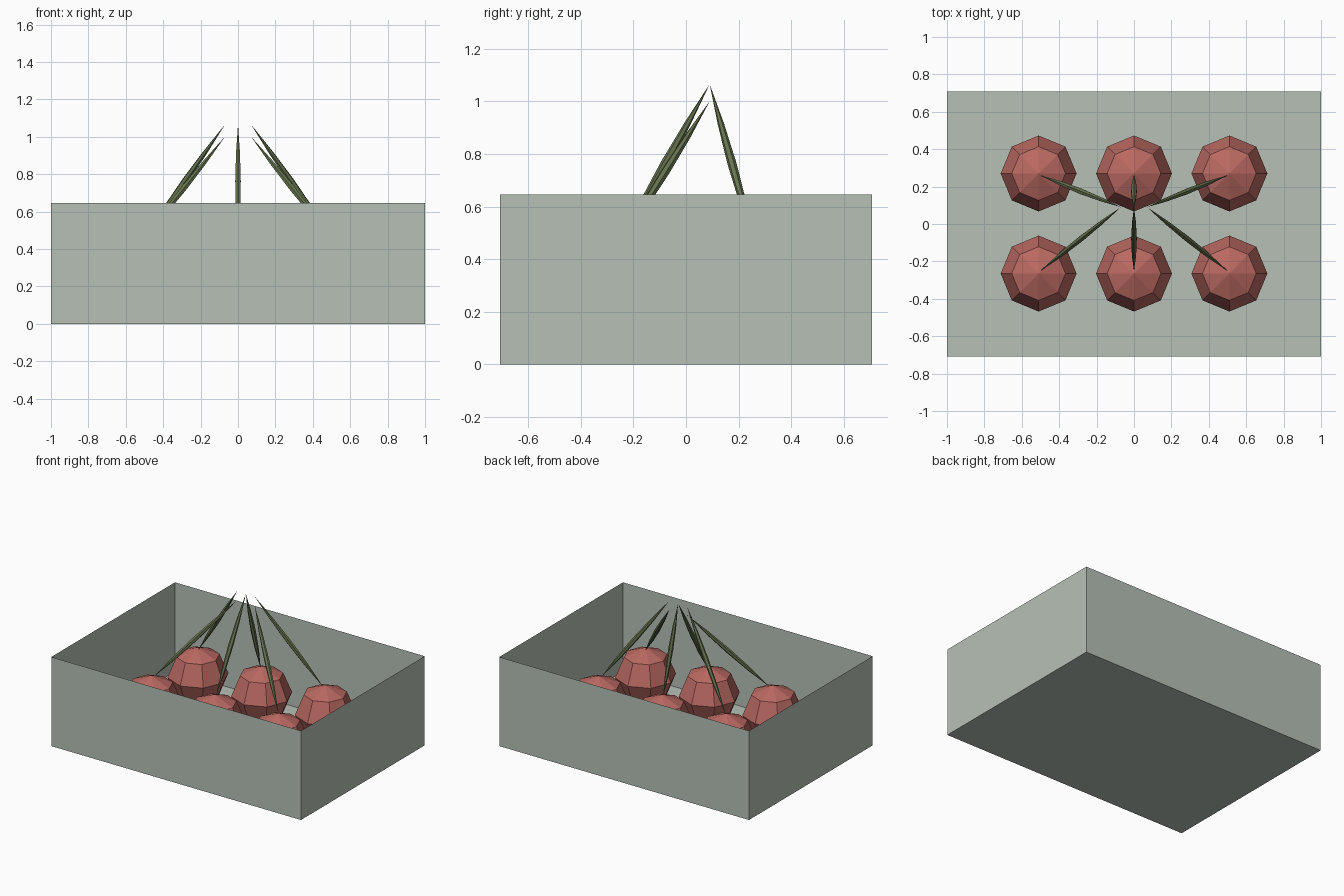
import bpy, bmesh
from mathutils import Vector, Matrix

if "Cube" in bpy.data.objects:
    bpy.data.objects.remove(bpy.data.objects["Cube"])


def material(name, rgb):
    m = bpy.data.materials.new(name)
    m.diffuse_color = (*rgb, 1)
    m.use_nodes = True
    m.node_tree.nodes["Principled BSDF"].inputs["Base Color"].default_value = m.diffuse_color
    return m


GREY = material("pale grey green", (0.47, 0.53, 0.47))
RED = material("dusty red", (0.49, 0.14, 0.12))
GREEN = material("olive green", (0.13, 0.17, 0.075))


def add_object(name, bm, mat):
    mesh = bpy.data.meshes.new(name)
    bm.to_mesh(mesh)
    bm.free()
    mesh.materials.append(mat)
    obj = bpy.data.objects.new(name, mesh)
    bpy.context.collection.objects.link(obj)
    return obj


# Open crate: a thin box without its top face
bm = bmesh.new()
bmesh.ops.create_cube(bm, size=1, matrix=Matrix.Translation((0, 0, 0.3225))
                      @ Matrix.Diagonal((2, 1.415, 0.645, 1)))
top = [f for f in bm.faces if f.normal.z > 0.9]
bmesh.ops.delete(bm, geom=top, context='FACES_ONLY')
add_object("crate", bm, GREY)


def fruit(name, x, y):
    """Faceted eight-sided ball."""
    b = bmesh.new()
    bmesh.ops.create_uvsphere(b, u_segments=8, v_segments=4, radius=0.203,
                              matrix=Matrix.Translation((x, y, 0.27)))
    add_object(name, b, RED)


def stem(name, start, end, sides=6):
    """Slender spindle, pointed at both ends."""
    start, end = Vector(start), Vector(end)
    axis = end - start
    b = bmesh.new()
    profile = [(0.0, 0.0), (0.25, 0.013), (0.5, 0.017), (0.75, 0.012), (1.0, 0.0)]
    for (t0, r0), (t1, r1) in zip(profile, profile[1:]):
        mid = start + axis * (t0 + t1) / 2
        turn = axis.to_track_quat('Z', 'Y').to_matrix().to_4x4()
        bmesh.ops.create_cone(b, cap_ends=False, segments=sides, radius1=r0, radius2=r1,
                              depth=axis.length * (t1 - t0),
                              matrix=Matrix.Translation(mid) @ turn)
    bmesh.ops.remove_doubles(b, verts=b.verts, dist=0.0005)
    add_object(name, b, GREEN)


# Two rows of three fruits, their stems leaning together above the middle
for row, y, base_y in (("front", -0.265, -0.25), ("back", 0.27, 0.26)):
    for side, s in (("left", -1), ("middle", 0), ("right", 1)):
        fruit(f"{row}_{side}_fruit", s * 0.51, y)
        tip_z = 1.0 if row == "front" and s else 1.065
        stem(f"{row}_{side}_stem", (s * 0.5, base_y, 0.46), (s * 0.07, 0.09, tip_z))
